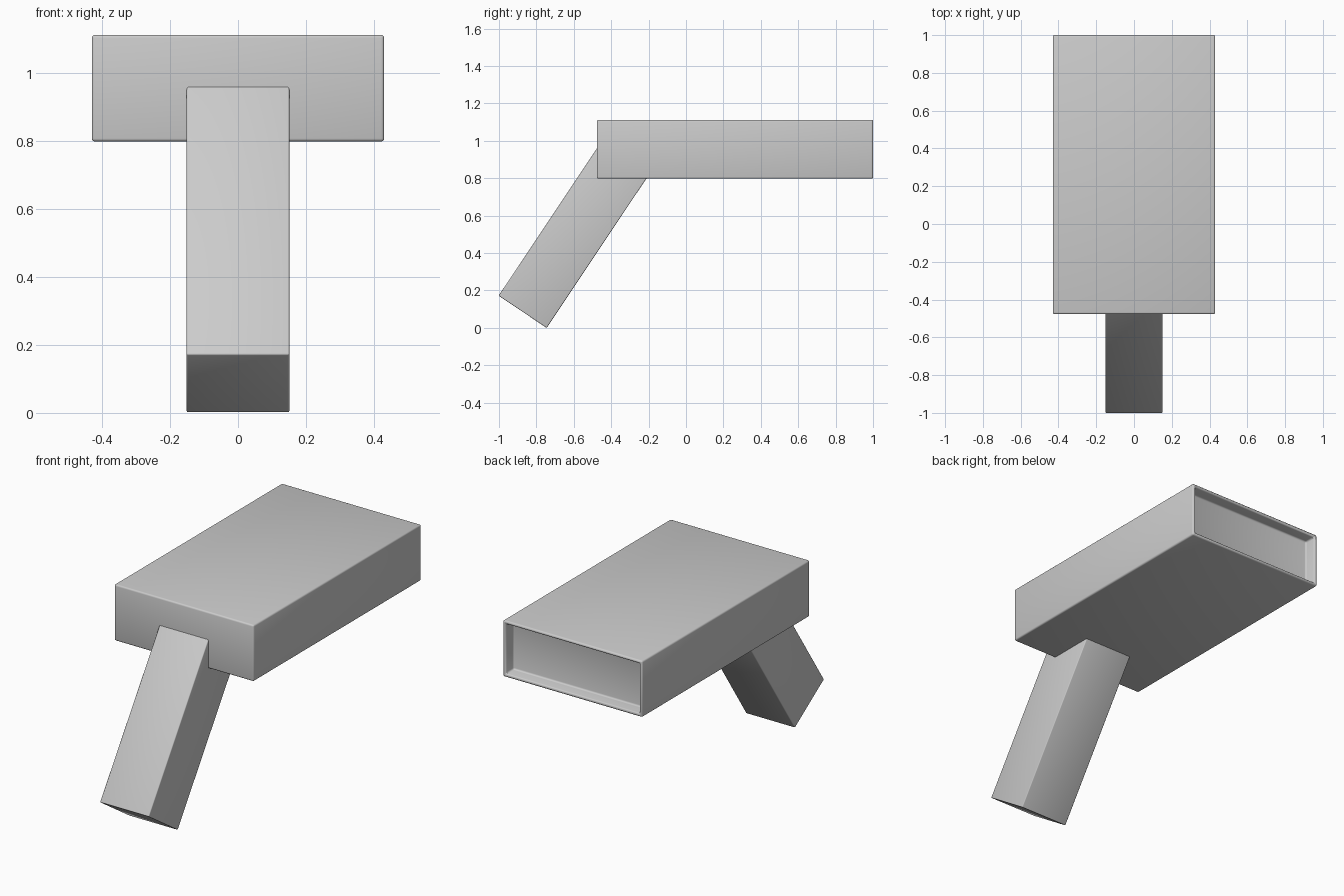
import bpy, bmesh
from mathutils import Vector

if "Cube" in bpy.data.objects:
    bpy.data.objects.remove(bpy.data.objects["Cube"])


def finish(bm, name, bevel):
    """Turn a bmesh into an object with softly rounded edges."""
    bmesh.ops.recalc_face_normals(bm, faces=bm.faces)
    mesh = bpy.data.meshes.new(name)
    bm.to_mesh(mesh)
    bm.free()
    obj = bpy.data.objects.new(name, mesh)
    bpy.context.collection.objects.link(obj)
    mod = obj.modifiers.new("soft_edges", "BEVEL")
    mod.width = bevel
    mod.segments = 3
    mod.limit_method = 'ANGLE'
    bpy.ops.object.select_all(action='DESELECT')
    obj.select_set(True)
    bpy.context.view_layer.objects.active = obj
    bpy.ops.object.modifier_apply(modifier=mod.name)
    bpy.ops.object.shade_smooth_by_angle()
    return obj


def prism(profile, half_width):
    """Extrude a y-z profile symmetrically along x."""
    bm = bmesh.new()
    face = bm.faces.new([bm.verts.new((-half_width, y, z)) for y, z in profile])
    ext = bmesh.ops.extrude_face_region(bm, geom=[face])
    verts = [v for v in ext["geom"] if isinstance(v, bmesh.types.BMVert)]
    bmesh.ops.translate(bm, vec=(2 * half_width, 0, 0), verts=verts)
    bmesh.ops.recalc_face_normals(bm, faces=bm.faces)
    return bm


# Main body: long box with a recessed panel in the back end
body = prism([(-0.477, 0.798), (1.0, 0.798), (1.0, 1.112), (-0.477, 1.112)], 0.43)
back = max(body.faces, key=lambda f: f.calc_center_median().y)
bmesh.ops.inset_region(body, faces=[back], thickness=0.026)
ext = bmesh.ops.extrude_discrete_faces(body, faces=[back])
for v in ext["faces"][0].verts:
    v.co += Vector((0, -0.07, 0))
finish(body, "body", 0.01)

# Slanted handle, its upper end buried in the body
handle = prism([(-1.002, 0.172), (-0.745, 0.0), (-0.18, 0.846), (-0.437, 1.018)], 0.151)
finish(handle, "handle", 0.005)
